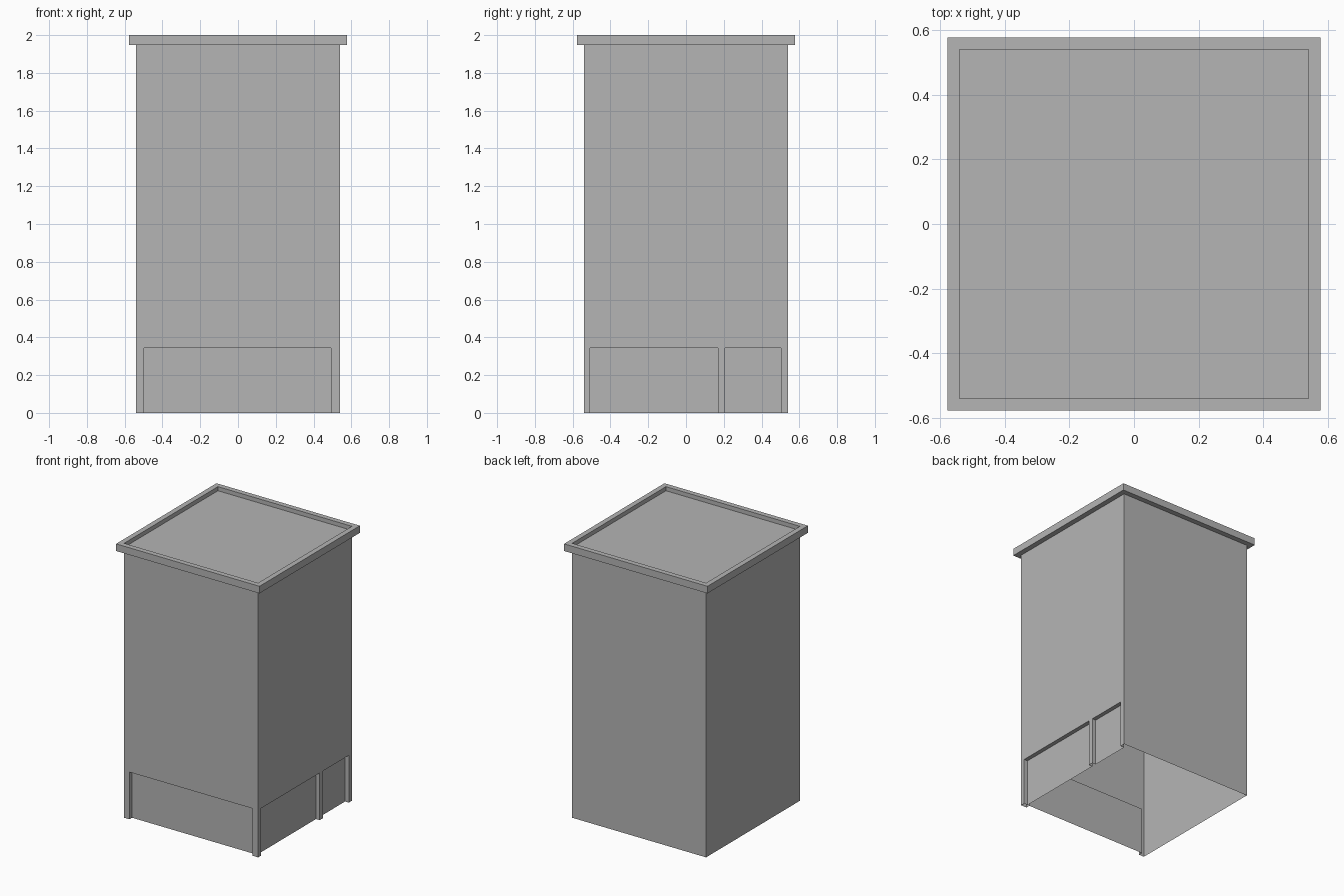
import bpy
import bmesh
from math import pi
from mathutils import Matrix, Vector

cube = bpy.data.objects.get("Cube")
if cube:
    bpy.data.objects.remove(cube, do_unlink=True)

HALF, EAVE, BAY_TOP, DEPTH = 0.54, 1.948, 0.344, 0.03

grey = bpy.data.materials.new("plain grey")
grey.use_nodes = True
colour = (0.46, 0.46, 0.46, 1)
grey.diffuse_color = colour
grey.node_tree.nodes["Principled BSDF"].inputs["Base Color"].default_value = colour


def finish(name, bm):
    bmesh.ops.remove_doubles(bm, verts=bm.verts, dist=0.0001)
    mesh = bpy.data.meshes.new(name)
    bm.to_mesh(mesh)
    bm.free()
    mesh.materials.append(grey)
    bpy.context.collection.objects.link(bpy.data.objects.new(name, mesh))


def add_wall(bm, turn, bays):
    """One wall with recessed bays, drawn facing -y and then turned about z."""
    spin = Matrix.Rotation(turn * pi / 2, 3, 'Z')

    def face(points):
        bm.faces.new([bm.verts.new(spin @ Vector((u, d - HALF, z))) for u, d, z in points])

    outline = [(-HALF, 0, 0)]
    for a, b in bays:
        outline += [(a, 0, 0), (a, 0, BAY_TOP), (b, 0, BAY_TOP), (b, 0, 0)]
        # Bay: left reveal, soffit, right reveal, recessed panel
        rim = outline[-4:]
        back = [(u, DEPTH, z) for u, _, z in rim]
        for i in range(3):
            face([rim[i], back[i], back[i + 1], rim[i + 1]])
        face([back[0], back[3], back[2], back[1]])
    face(outline + [(HALF, 0, 0), (HALF, 0, EAVE), (-HALF, 0, EAVE)])


# Walls: wide bay in front, two bays on the +x side, plain elsewhere, open below
bm = bmesh.new()
bays_by_wall = [[(-0.497, 0.493)], [(-0.509, 0.17), (0.206, 0.504)], [], []]
for turn, bays in enumerate(bays_by_wall):
    add_wall(bm, turn, bays)
finish("tower_walls", bm)

# Roof: overhanging cornice, parapet and sunken deck lofted through square rings
bm = bmesh.new()
CORNERS = [(-1, -1), (1, -1), (1, 1), (-1, 1)]
rings = [(HALF, EAVE), (0.578, EAVE), (0.578, 2), (HALF, 2), (HALF, 1.97)]
loops = [[bm.verts.new((x * h, y * h, z)) for x, y in CORNERS] for h, z in rings]
for low, high in zip(loops, loops[1:]):
    for i in range(4):
        j = (i + 1) % 4
        bm.faces.new([low[i], low[j], high[j], high[i]])
bm.faces.new(loops[-1])
finish("roof_and_cornice", bm)
